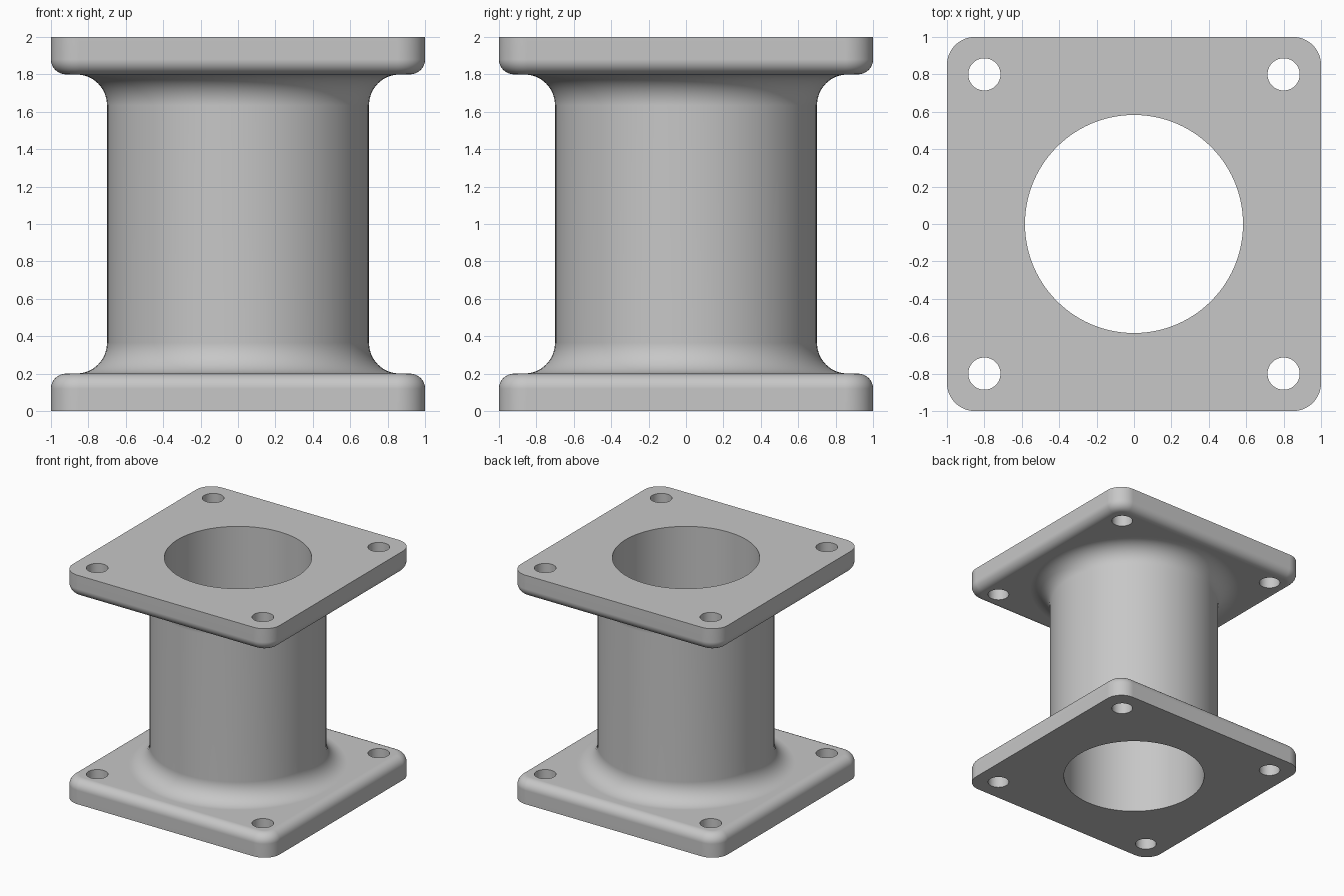
import bpy, bmesh
from math import cos, sin, pi

cube = bpy.data.objects.get("Cube")
if cube:
    bpy.data.objects.remove(cube, do_unlink=True)

HEIGHT, PLATE, EDGE = 2.0, 0.2, 0.08
CORNER, TUBE, BORE, COVE = 0.15, 0.7, 0.583, 0.165
BOLT, BOLT_AT = 0.086, 0.8
STEPS = 8

grey = bpy.data.materials.new("cast_grey")
grey.use_nodes = True
colour = (0.57, 0.57, 0.57, 1)
grey.diffuse_color = colour
grey.node_tree.nodes["Principled BSDF"].inputs["Base Color"].default_value = colour


def outline(half, corner, z, x0=0, y0=0, segments=24):
    """Rounded square; a circle when corner equals half."""
    points = []
    for q in range(4):
        for i in range(segments + 1):
            a = (q + i / segments) * pi / 2
            sx = 1 if q in (0, 3) else -1
            sy = 1 if q < 2 else -1
            points.append((x0 + sx * (half - corner) + corner * cos(a),
                           y0 + sy * (half - corner) + corner * sin(a), z))
    return points


def loft(name, outlines):
    """Skin a stack of outlines into a closed solid."""
    bm = bmesh.new()
    rings = [[bm.verts.new(p) for p in o] for o in outlines]
    for a, b in zip(rings, rings[1:]):
        for i in range(len(a)):
            j = (i + 1) % len(a)
            bm.faces.new((a[i], a[j], b[j], b[i]))
    bm.faces.new(rings[0])
    bm.faces.new(rings[-1])
    bmesh.ops.remove_doubles(bm, verts=bm.verts, dist=1e-5)
    bmesh.ops.recalc_face_normals(bm, faces=bm.faces)
    mesh = bpy.data.meshes.new(name)
    bm.to_mesh(mesh)
    bm.free()
    mesh.materials.append(grey)
    obj = bpy.data.objects.new(name, mesh)
    bpy.context.collection.objects.link(obj)
    return obj


def cylinder(name, radius, x=0, y=0):
    return loft(name, [outline(radius, radius, z, x, y) for z in (-0.1, HEIGHT + 0.1)])


def select(obj):
    bpy.ops.object.select_all(action='DESELECT')
    obj.select_set(True)
    bpy.context.view_layer.objects.active = obj


def combine(obj, other, operation):
    select(obj)
    mod = obj.modifiers.new("combine", 'BOOLEAN')
    mod.object, mod.operation, mod.solver = other, operation, 'EXACT'
    bpy.ops.object.modifier_apply(modifier=mod.name)
    bpy.data.objects.remove(other, do_unlink=True)


quarter = [i / STEPS * pi / 2 for i in range(STEPS + 1)]

# Tube flaring into a cove at each end
lower = [(TUBE + COVE, PLATE / 2)]
lower += [(TUBE + COVE * (1 - sin(a)), PLATE + COVE * (1 - cos(a))) for a in quarter]
profile = lower + [(r, HEIGHT - z) for r, z in reversed(lower)]
body = loft("flanged_tube", [outline(r, r, z) for r, z in profile])

# Square end plates with rounded corners and rounded inner edges
plate_profile = [(0, 0)]
plate_profile += [(EDGE * (1 - cos(a)), PLATE - EDGE + EDGE * sin(a)) for a in quarter]
for name, flip in (("lower_plate", False), ("upper_plate", True)):
    plate = loft(name, [outline(1 - d, CORNER - d, HEIGHT - z if flip else z)
                        for d, z in plate_profile])
    combine(body, plate, 'UNION')

# Central bore and corner bolt holes
combine(body, cylinder("bore_cutter", BORE), 'DIFFERENCE')
for x in (-BOLT_AT, BOLT_AT):
    for y in (-BOLT_AT, BOLT_AT):
        combine(body, cylinder("bolt_cutter", BOLT, x, y), 'DIFFERENCE')

# Smooth curved faces while the flat faces stay flat
select(body)
bpy.ops.object.shade_smooth_by_angle(angle=pi / 6)
normals = body.modifiers.new("flat_face_normals", 'WEIGHTED_NORMAL')
normals.keep_sharp = True
